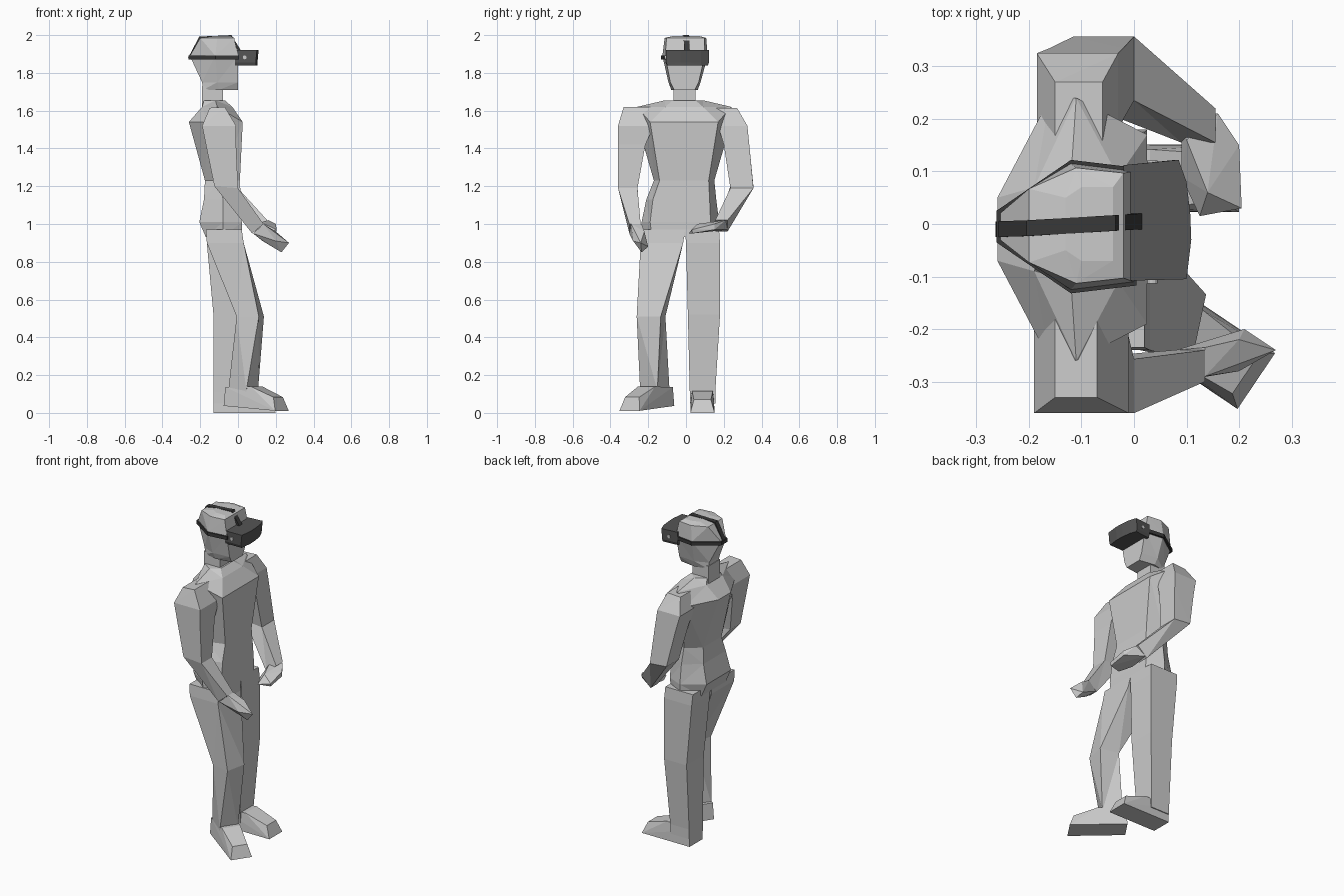
import bpy, bmesh, math
from mathutils import Matrix, Vector


def material(name, rgb):
    m = bpy.data.materials.new(name)
    m.diffuse_color = (*rgb, 1)
    return m


DARK = material("dark_grey", (0.09, 0.09, 0.09))
STRAP = material("strap_grey", (0.04, 0.04, 0.04))
METAL = material("light_grey", (0.55, 0.55, 0.55))
BLUE = material("blue_glass", (0.05, 0.3, 0.5))


def finish(name, bm, mat=None):
    bmesh.ops.recalc_face_normals(bm, faces=bm.faces[:])
    bmesh.ops.triangulate(bm, faces=[f for f in bm.faces if len(f.verts) == 4])
    me = bpy.data.meshes.new(name)
    bm.to_mesh(me)
    bm.free()
    ob = bpy.data.objects.new(name, me)
    bpy.context.collection.objects.link(ob)
    if mat:
        me.materials.append(mat)
    return ob


def loft(name, rings, mat=None):
    bm = bmesh.new()
    vs = [[bm.verts.new(p) for p in r] for r in rings]
    n = len(vs[0])
    for a, b in zip(vs, vs[1:]):
        for i in range(n):
            j = (i + 1) % n
            bm.faces.new((a[i], a[j], b[j], b[i]))
    bm.faces.new(vs[0])
    bm.faces.new(vs[-1])
    return finish(name, bm, mat)


def hull(name, pts, mat=None, matrix=Matrix()):
    bm = bmesh.new()
    for p in pts:
        bm.verts.new(matrix @ Vector(p))
    res = bmesh.ops.convex_hull(bm, input=bm.verts[:])
    bmesh.ops.delete(bm, geom=[v for v in bm.verts if not v.link_faces], context='VERTS')
    return finish(name, bm, mat)


def quad(x0, x1, y0, y1, z_back, z_front, yaw=0):
    c = Vector(((x0 + x1) / 2, (y0 + y1) / 2, 0))
    rot = Matrix.Rotation(math.radians(yaw), 3, 'Z')
    pts = [(x0, y0, z_back), (x1, y0, z_front), (x1, y1, z_front), (x0, y1, z_back)]
    return [c + rot @ (Vector(p) - c) for p in pts]


def hexa(z, xf, yf, xs, ys, xb, yb, cy=0):
    return [(xf, cy - yf, z), (xf, cy + yf, z), (xs, cy + ys, z),
            (xb, cy + yb, z), (xb, cy - yb, z), (xs, cy - ys, z)]


# Torso from hips to collar
loft("torso", [hexa(*r) for r in (
    (0.93, 0.02, 0.15, -0.08, 0.20, -0.17, 0.12, -0.03),
    (1.01, 0.02, 0.16, -0.08, 0.205, -0.205, 0.12, -0.03),
    (1.13, 0.015, 0.15, -0.08, 0.185, -0.18, 0.11, -0.025),
    (1.23, 0.01, 0.13, -0.09, 0.16, -0.175, 0.09, -0.01),
    (1.54, 0.025, 0.18, -0.16, 0.25, -0.26, 0.06, -0.01),
    (1.62, -0.03, 0.10, -0.11, 0.25, -0.19, 0.08, -0.01),
    (1.655, -0.07, 0.06, -0.12, 0.10, -0.18, 0.06, -0.01))])

# Neck and head
loft("neck", [quad(-0.19, -0.08, -0.065, 0.05, z, z) for z in (1.6, 1.73)])
loft("head", [hexa(*r) for r in (
    (1.71, 0.0, 0.055, -0.10, 0.07, -0.185, 0.05, -0.008),
    (1.75, 0.0, 0.075, -0.11, 0.085, -0.19, 0.05, -0.008),
    (1.89, 0.0, 0.105, -0.12, 0.12, -0.255, 0.025, -0.005),
    (1.985, -0.02, 0.10, -0.11, 0.11, -0.20, 0.07, -0.003),
    (1.995, -0.04, 0.07, -0.10, 0.07, -0.13, 0.05, 0))])

# Right arm and hand
loft("right_arm", [quad(*r) for r in (
    (-0.15, -0.07, -0.33, -0.12, 1.615, 1.62),
    (-0.19, -0.01, -0.36, -0.17, 1.52, 1.52),
    (-0.17, -0.01, -0.36, -0.215, 1.42, 1.42),
    (-0.125, 0.0, -0.36, -0.257, 1.2, 1.19),
    (0.075, 0.135, -0.30, -0.24, 0.95, 1.0))])
hull("right_hand", [
    (0.08, -0.30, 0.95), (0.08, -0.24, 0.95), (0.135, -0.29, 1.0), (0.135, -0.235, 1.0),
    (0.13, -0.27, 0.91), (0.23, -0.235, 0.85), (0.21, -0.20, 0.88),
    (0.27, -0.24, 0.90), (0.2, -0.28, 0.91), (0.2, -0.22, 0.96)])

# Left arm and hand
loft("left_arm", [quad(*r) for r in (
    (-0.15, -0.06, 0.12, 0.27, 1.61, 1.615),
    (-0.185, -0.03, 0.17, 0.325, 1.52, 1.52),
    (-0.16, -0.02, 0.2, 0.335, 1.42, 1.42),
    (-0.115, 0.0, 0.235, 0.357, 1.2, 1.19),
    (0.09, 0.155, 0.155, 0.22, 0.96, 1.02))])
hull("left_hand", [
    (0.09, 0.2, 0.97), (0.1, 0.22, 0.97), (0.16, 0.21, 1.02), (0.1, 0.16, 1.01),
    (0.2, 0.15, 1.0), (0.2, 0.15, 0.97), (0.205, 0.03, 0.97), (0.2, 0.035, 0.95),
    (0.125, 0.015, 0.95), (0.09, 0.09, 0.96), (0.14, 0.06, 1.0)])

# Legs: the right one steps forward and turns outward
loft("right_leg", [quad(*r) for r in (
    (-0.17, 0.02, -0.235, -0.005, 0.97, 0.97),
    (-0.165, 0.03, -0.24, -0.015, 0.9, 0.9),
    (0.005, 0.125, -0.25, -0.12, 0.51, 0.51, -12),
    (-0.03, 0.085, -0.22, -0.11, 0.12, 0.12, -34),
    (-0.03, 0.085, -0.22, -0.11, 0.06, 0.06, -34))])
loft("left_leg", [quad(*r) for r in (
    (-0.17, 0.02, -0.005, 0.175, 0.97, 0.97),
    (-0.165, 0.025, 0.0, 0.18, 0.9, 0.9),
    (-0.13, 0.025, 0.01, 0.18, 0.52, 0.52),
    (-0.13, 0.0, 0.02, 0.155, 0.11, 0.11),
    (-0.13, 0.0, 0.02, 0.155, 0.05, 0.05))])

# Feet share one shape, heel at the local origin
foot = [(x, s * y, z) for x, y, z in (
    (0, 0.064, 0), (0, 0.06, 0.1), (0.16, 0.055, 0.115), (0.3, 0.045, 0.07), (0.33, 0.064, 0))
    for s in (-1, 1)]
for name, loc, yaw, pitch in (("right_foot", (-0.04, -0.115, 0.037), -34, 4.5),
                              ("left_foot", (-0.13, 0.087, 0), 0, 0)):
    hull(name, foot, None, Matrix.Translation(loc)
         @ Matrix.Rotation(math.radians(yaw), 4, 'Z') @ Matrix.Rotation(math.radians(pitch), 4, 'Y'))

# Headset visor with a curved front and chamfered lower edge
outline = [(-0.02, 0.112), (0.085, 0.122), (0.1, 0.08), (0.107, 0.02), (0.109, -0.03),
           (0.1, -0.105), (-0.015, -0.108)]
loft("visor", [[(x - (0.006 if x > 0.05 else 0), y * k, z) for x, y in outline] for z, k in
               ((1.838, 0.94), (1.855, 1.0))] + [[(x, y, 1.92) for x, y in outline]], DARK)

# Straps around and over the head
loft("side_strap", [hexa(z, 0.005, 0.112, -0.12, 0.127, -0.262, 0.03, -0.005)
                    for z in (1.87, 1.892)], STRAP)
path = [(-0.264, 1.88, -0.252, 1.88), (-0.205, 1.992, -0.195, 1.975),
        (-0.035, 2.0, -0.035, 1.985), (0.015, 1.92, 0.0, 1.915)]
loft("top_strap", [[(xo, y - 0.015, zo), (xo, y + 0.015, zo), (xi, y + 0.015, zi), (xi, y - 0.015, zi)]
                   for (xo, zo, xi, zi), y in zip(path, (-0.01, -0.008, 0.002, 0.005))], STRAP)

# Side pivots and lenses
for side, y in (("right", -0.108), ("left", 0.116)):
    bm = bmesh.new()
    bmesh.ops.create_cone(bm, cap_ends=True, segments=12, radius1=0.01, radius2=0.01, depth=0.01,
                          matrix=Matrix.Translation((0.035, y, 1.882)) @ Matrix.Rotation(math.pi / 2, 4, 'X'))
    finish(side + "_pivot", bm, METAL)
    bm = bmesh.new()
    bmesh.ops.create_cone(bm, cap_ends=True, segments=12, radius1=0.022, radius2=0.022, depth=0.01,
                          matrix=Matrix.Translation((-0.018, y * 0.45, 1.88)) @ Matrix.Rotation(math.pi / 2, 4, 'Y'))
    finish(side + "_lens", bm, BLUE)
